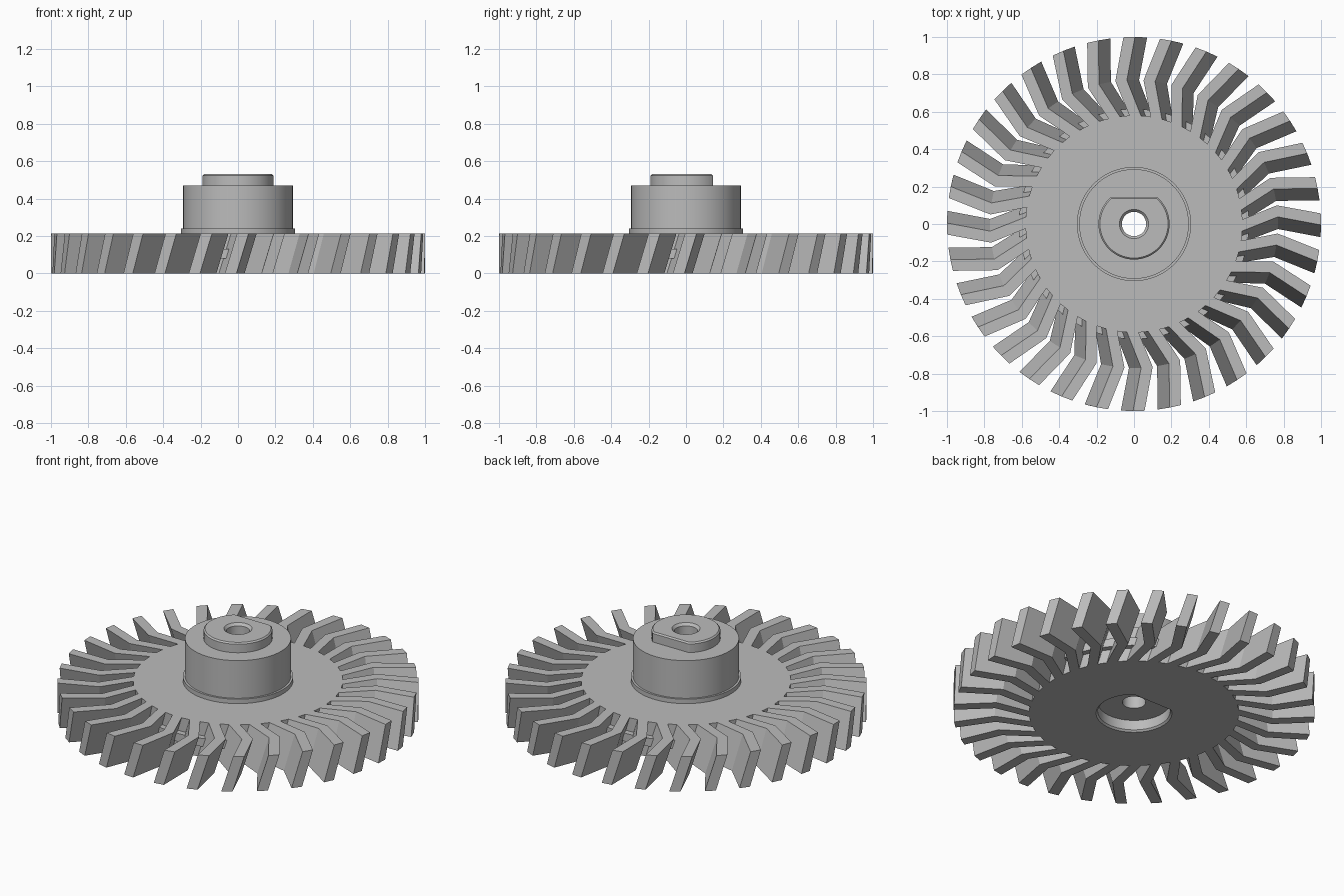
import bpy
import bmesh
from math import cos, sin, pi, radians

if "Cube" in bpy.data.objects:
    bpy.data.objects.remove(bpy.data.objects["Cube"], do_unlink=True)

THICK = 0.213       # wheel thickness
BLADES = 32
SEGMENTS = 96

grey = bpy.data.materials.new("plain grey")
grey.use_nodes = True
grey.diffuse_color = (0.5, 0.5, 0.5, 1)
grey.node_tree.nodes["Principled BSDF"].inputs["Base Color"].default_value = (0.5, 0.5, 0.5, 1)


def finish(name, bm):
    bmesh.ops.recalc_face_normals(bm, faces=bm.faces)
    mesh = bpy.data.meshes.new(name)
    bm.to_mesh(mesh)
    bm.free()
    mesh.materials.append(grey)
    obj = bpy.data.objects.new(name, mesh)
    bpy.context.collection.objects.link(obj)
    return obj


def bridge(bm, a, b):
    for i in range(len(a)):
        j = (i + 1) % len(a)
        bm.faces.new((a[i], a[j], b[j], b[i]))


def ring(bm, r, z, flat=9):
    """Circle of vertices, cut straight at y = flat."""
    angles = [2 * pi * i / SEGMENTS for i in range(SEGMENTS)]
    return [bm.verts.new((r * cos(a), min(r * sin(a), flat), z)) for a in angles]


# Hub: one closed section with bore, D-shaped boss, collar, disc, rib and D recess
section = [
    (0.065, 0.07), (0.065, 0.515), (0.078, 0.53),
    (0.182, 0.53, 0.137), (0.19, 0.522, 0.145), (0.19, 0.47, 0.145),
    (0.293, 0.47), (0.293, 0.24), (0.305, 0.24), (0.305, THICK),
    (0.58, THICK), (0.58, 0.13), (0.615, 0.13), (0.615, 0.08), (0.58, 0.08),
    (0.58, 0), (0.21, 0, 0.16), (0.2, 0.01, 0.15), (0.2, 0.07, 0.15),
]
bm = bmesh.new()
rings = [ring(bm, *s) for s in section]
for k, r in enumerate(rings):
    bridge(bm, r, rings[(k + 1) % len(rings)])
hub = finish("hub_disc", bm)

# Blades: bent in plan and leaning around the axis
WIDTH, LEAN = 0.062, 0.065
plan = [(0.575, 81), (0.77, 86.2), (1.0, 82)]   # radius, angle of leading top edge
bm = bmesh.new()
for n in range(BLADES):
    turn = 2 * pi * n / BLADES
    loops = []
    for r, deg in plan:
        corners = [(0, THICK), (WIDTH, THICK), (WIDTH + LEAN, 0), (LEAN, 0)]
        loop = []
        for offset, z in corners:
            a = radians(deg) + turn - offset / r
            loop.append(bm.verts.new((r * cos(a), r * sin(a), z)))
        loops.append(loop)
    bridge(bm, loops[0], loops[1])
    bridge(bm, loops[1], loops[2])
    bm.faces.new(loops[0])
    bm.faces.new(loops[-1])
finish("blades", bm)

# Smooth the round hub walls, keep its edges crisp
bpy.ops.object.select_all(action='DESELECT')
hub.select_set(True)
bpy.context.view_layer.objects.active = hub
bpy.ops.object.shade_smooth_by_angle(angle=radians(30))
